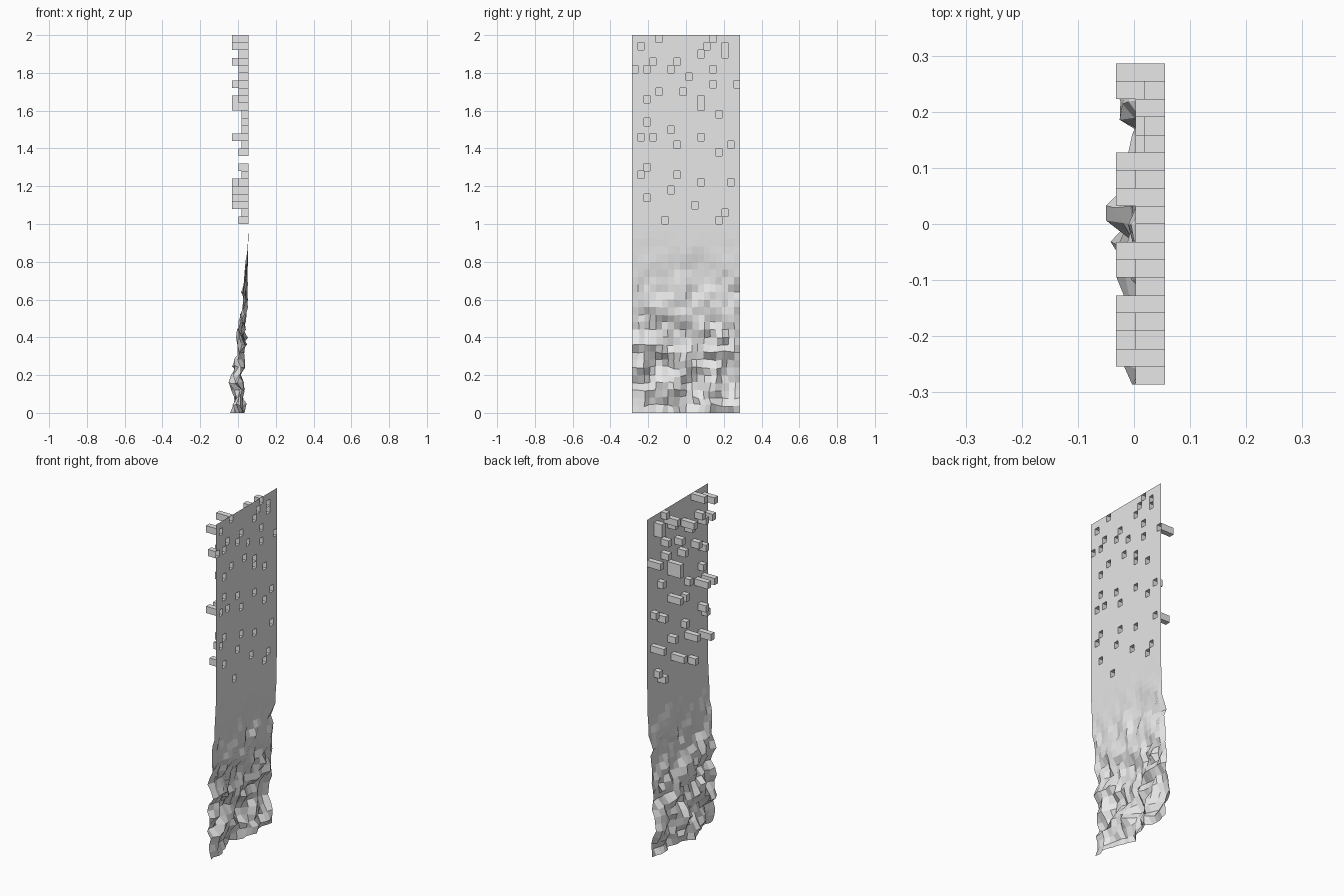
import bpy, bmesh
from mathutils import Vector, noise

cube = bpy.data.objects.get("Cube")
if cube:
    bpy.data.objects.remove(cube, do_unlink=True)

COLS, ROWS = 18, 50
WIDTH, HEIGHT, FACE_X = 0.572, 2.0, 0.055
LONG, MEDIUM, SHORT = 0.087, 0.052, 0.037

# Pegs pushed through the panel: row from the top -> column:length
L, M, S = LONG, MEDIUM, SHORT
pegs = {
    0: {4: L, 13: S}, 1: {1: L, 12: L, 15: M}, 2: {11: M, 15: M},
    3: {3: M, 7: L}, 4: {0: M, 2: M, 6: M, 13: M}, 5: {9: M},
    6: {13: M, 17: L}, 7: {4: M, 8: M}, 8: {2: M, 11: L}, 9: {11: L},
    10: {14: S}, 11: {2: S}, 12: {6: S}, 13: {1: L, 3: L, 11: L},
    14: {7: S, 16: S}, 15: {14: M}, 17: {2: M}, 18: {1: S, 7: S},
    19: {11: M, 16: L}, 20: {6: L}, 21: {2: L}, 22: {10: L},
    23: {15: S}, 24: {5: M, 14: M},
}


def crumple(y, z):
    """Offset of the ragged lower half, growing towards the floor."""
    t = max(0.0, 1.0 - z)
    big = noise.noise(Vector((3.1, y * 7, z * 6)))
    small = noise.noise(Vector((8.7, y * 19, z * 15)))
    depth = 0.047 + 0.05 * big + 0.05 * small
    swell = 0.035 * max(0.0, 1 - abs(y - 0.03) / 0.09 - abs(z - 0.16) / 0.15)
    depth = min(0.105, max(0.004, depth))
    return min(0.11, min(1.0, t * 1.25) * depth + swell) * min(1.0, t * 3)


bm = bmesh.new()

# Panel grid
grid = []
for r in range(ROWS + 1):
    z = HEIGHT * (1 - r / ROWS)
    line = []
    for c in range(COLS + 1):
        y = WIDTH * (c / COLS - 0.5)
        v = Vector((FACE_X - crumple(y, z), y, z))
        # Sideways folds inside the crumpled area
        if z < 0.8 and 0 < c < COLS and 0 < r < ROWS:
            fold = noise.noise_vector(v * 14) * 0.025 * (0.8 - z)
            v += Vector((0, fold.y, fold.z))
        line.append(bm.verts.new(v))
    grid.append(line)

cells = {}
for r in range(ROWS):
    for c in range(COLS):
        cells[r, c] = bm.faces.new((grid[r + 1][c], grid[r + 1][c + 1],
                                    grid[r][c + 1], grid[r][c]))

# Extrude each peg out of the back, leaving an open pocket in front
for r, row in pegs.items():
    for c, length in row.items():
        face = bmesh.ops.extrude_discrete_faces(bm, faces=[cells[r, c]])["faces"][0]
        bmesh.ops.translate(bm, verts=face.verts[:], vec=(-length, 0, 0))

mesh = bpy.data.meshes.new("pegged_panel")
bm.to_mesh(mesh)
bm.free()
panel = bpy.data.objects.new("pegged_panel", mesh)
bpy.context.collection.objects.link(panel)

# Plain grey
grey = bpy.data.materials.new("light_grey")
grey.use_nodes = True
grey.diffuse_color = (0.8, 0.8, 0.8, 1)
grey.node_tree.nodes["Principled BSDF"].inputs["Base Color"].default_value = (0.8, 0.8, 0.8, 1)
mesh.materials.append(grey)
